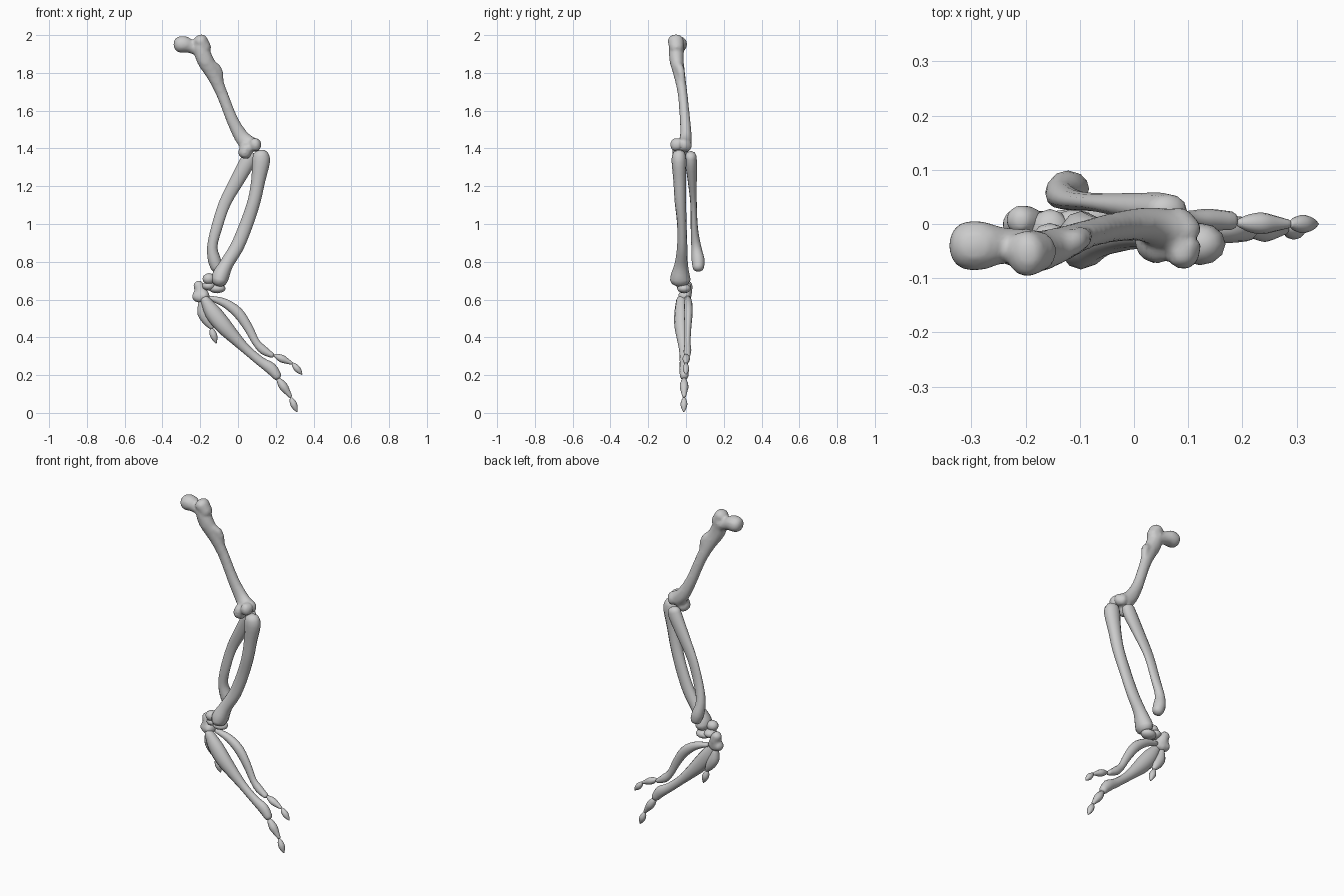
import bpy, bmesh, math
from mathutils import Vector

SIDES = 12


def catmull(p, q, r, s, t):
    return [0.5 * (2 * b + (c - a) * t + (2 * a - 5 * b + 4 * c - d) * t * t
                   + (3 * b - a - 3 * c + d) * t ** 3) for a, b, c, d in zip(p, q, r, s)]


def add_bone(bm, pts, cap=0.7, steps=3):
    """Loft along points (x, y, z, half width in the xz plane, half depth), rounded ends."""
    rings = []
    for i in range(len(pts) - 1):
        quad = [pts[max(i - 1, 0)], pts[i], pts[i + 1], pts[min(i + 2, len(pts) - 1)]]
        rings += [catmull(*quad, k / steps) for k in range(steps)]
    rings.append(list(pts[-1]))

    def end_rings(a, b):
        d = (Vector(a[:3]) - Vector(b[:3])).normalized()
        out = []
        for ang in (35, 65, 85):
            s, c = math.sin(math.radians(ang)), math.cos(math.radians(ang))
            out.append([*(Vector(a[:3]) + d * s * cap * (a[3] + a[4]) / 2), a[3] * c, a[4] * c])
        return out
    rings = end_rings(rings[0], rings[1])[::-1] + rings + end_rings(rings[-1], rings[-2])

    loops = []
    for i, r in enumerate(rings):
        a, b = rings[max(i - 1, 0)], rings[min(i + 1, len(rings) - 1)]
        tan = (Vector(b[:3]) - Vector(a[:3])).normalized()
        u = Vector((0, 1, 0)).cross(tan).normalized()
        v = tan.cross(u)
        loops.append([bm.verts.new(Vector(r[:3]) + u * r[3] * math.cos(2 * math.pi * k / SIDES)
                                   + v * r[4] * math.sin(2 * math.pi * k / SIDES)) for k in range(SIDES)])
    for l0, l1 in zip(loops, loops[1:]):
        for k in range(SIDES):
            j = (k + 1) % SIDES
            bm.faces.new((l0[k], l0[j], l1[j], l1[k]))
    bm.faces.new(loops[0][::-1])
    bm.faces.new(loops[-1])


def finish(name, bm, fuse=0):
    bmesh.ops.recalc_face_normals(bm, faces=bm.faces)
    me = bpy.data.meshes.new(name)
    bm.to_mesh(me)
    bm.free()
    ob = bpy.data.objects.new(name, me)
    bpy.context.collection.objects.link(ob)
    for f in me.polygons:
        f.use_smooth = True
    if fuse:
        m = ob.modifiers.new("fuse", 'REMESH')
        m.mode, m.voxel_size, m.use_smooth_shade = 'VOXEL', fuse, True
        s = ob.modifiers.new("soften", 'SMOOTH')
        s.factor, s.iterations = 0.5, 3
    return ob


def bone(name, *paths, fuse=0, cap=0.7):
    bm = bmesh.new()
    for p in paths:
        add_bone(bm, p, cap)
    return finish(name, bm, fuse)


# Upper arm bone: shaft, ball head with neck, tubercle, ridge and two condyles
bone("upper_arm_bone",
     [(-.20, -.05, 1.94, .04, .042), (-.175, -.05, 1.87, .045, .038), (-.13, -.035, 1.79, .038, .031),
      (-.085, -.018, 1.69, .031, .026), (-.03, -.005, 1.55, .032, .028), (.02, -.001, 1.46, .04, .032),
      (.06, -.01, 1.42, .047, .04)],
     [(-.31, -.04, 1.95, .044, .046), (-.28, -.04, 1.95, .044, .046), (-.24, -.04, 1.935, .034, .034),
      (-.19, -.045, 1.915, .035, .035)],
     [(-.20, -.055, 1.973, .038, .044), (-.175, -.05, 1.93, .036, .038)],
     [(-.175, -.065, 1.86, .028, .024), (-.11, -.032, 1.82, .025, .024), (-.09, -.02, 1.75, .015, .015)],
     [(.09, -.06, 1.42, .036, .03), (.092, -.02, 1.42, .036, .036), (.08, .007, 1.415, .036, .028)],
     [(.045, -.03, 1.40, .036, .044), (.035, -.03, 1.373, .037, .042)],
     fuse=.009)

# Two forearm bones
bone("front_forearm_bone",
     [(.12, -.037, 1.365, .042, .036), (.122, -.037, 1.33, .047, .039), (.107, -.034, 1.23, .037, .033),
      (.085, -.03, 1.12, .034, .03), (.045, -.022, 1.0, .035, .025), (-.005, -.02, .88, .036, .027),
      (-.06, -.025, .79, .036, .035), (-.09, -.03, .73, .045, .05), (-.098, -.03, .703, .043, .054)])
bone("rear_forearm_bone",
     [(.062, .025, 1.36, .038, .03), (.045, .027, 1.32, .041, .031), (-.005, .033, 1.23, .037, .024),
      (-.07, .04, 1.11, .031, .017), (-.113, .044, .98, .029, .019), (-.136, .054, .88, .027, .026),
      (-.125, .064, .81, .034, .034), (-.112, .065, .77, .031, .03)])

# Wrist bones
bone("wrist_bone_hook",
     [(-.212, .008, .68, .027, .027), (-.198, .004, .65, .033, .03), (-.195, -.005, .605, .034, .032)],
     [(-.222, .002, .617, .03, .028), (-.175, -.01, .618, .033, .034)], fuse=.008)
wrist = [
    ("wrist_bone_inner", (-.155, -.03, .71), (.034, .032, .03)),
    ("wrist_bone_disc", (-.11, -.01, .658), (.046, .038, .025)),
    ("wrist_bone_centre", (-.155, -.012, .672), (.036, .04, .025)),
]
for name, c, s in wrist:
    bm = bmesh.new()
    bmesh.ops.create_icosphere(bm, subdivisions=2, radius=1)
    for v in bm.verts:
        v.co = Vector((v.co.x * s[0] + c[0], v.co.y * s[1] + c[1], v.co.z * s[2] + c[2]))
    finish(name, bm)

# Fused hand bone and the finger bones
bone("main_hand_bone",
     [(-.175, -.025, .60, .024, .026), (-.135, -.025, .535, .043, .036), (-.08, -.025, .465, .044, .037),
      (-.02, -.02, .40, .034, .03), (.045, -.015, .335, .025, .022), (.12, -.012, .272, .025, .021),
      (.175, -.01, .235, .031, .025), (.208, -.01, .193, .023, .022)])
bone("slender_hand_bone",
     [(-.145, .008, .607, .013, .016), (-.07, .012, .582, .023, .021), (.0, .012, .53, .028, .023),
      (.055, .01, .45, .024, .018), (.095, .008, .375, .02, .016), (.135, .008, .332, .023, .02),
      (.18, .006, .305, .014, .017)])
bone("short_hand_bone",
     [(-.195, -.005, .58, .016, .02), (-.185, -.002, .53, .03, .026), (-.16, .0, .485, .026, .022),
      (-.14, .0, .453, .013, .012)])


def phalanx(name, a, b, w, tip=.3):
    """Spindle shaped finger segment from a to b."""
    a, b = Vector(a), Vector(b)
    bone(name, [(*a.lerp(b, t), w * k, w * k) for t, k in
                ((.02, .4), (.2, .8), (.45, 1), (.72, .7), (.95, tip))], cap=.5)


phalanx("main_finger_joint", (.21, -.01, .183), (.282, -.01, .081), .023, .4)
phalanx("main_finger_claw", (.28, -.01, .08), (.314, -.012, .001), .018, .12)
phalanx("slender_finger_joint", (.192, .002, .306), (.29, .0, .26), .02, .4)
phalanx("slender_finger_claw", (.289, .0, .262), (.342, .0, .2), .017, .12)
phalanx("short_finger_claw", (-.142, .0, .448), (-.114, .0, .365), .019, .15)
